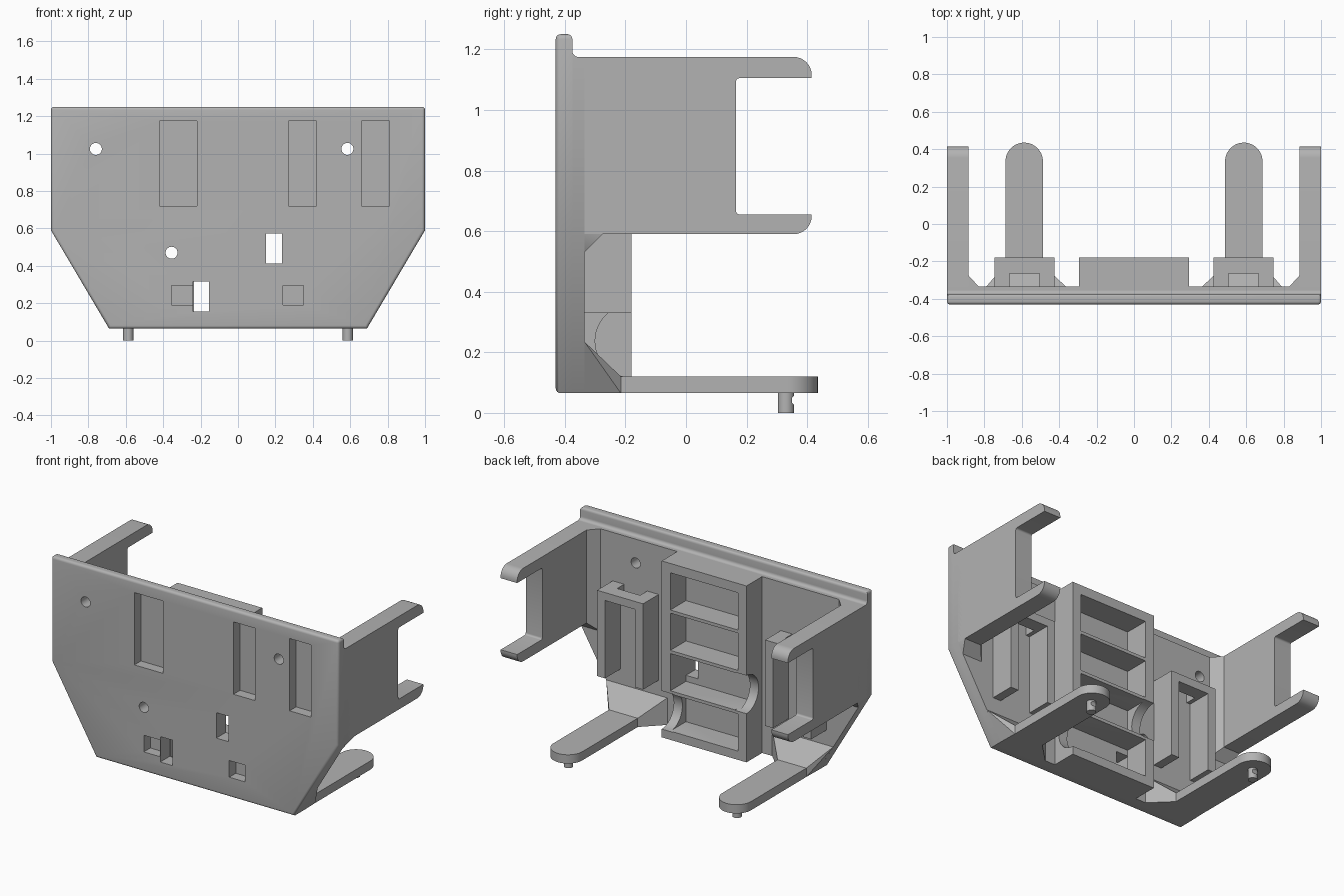
import bpy, bmesh, math
from mathutils import Vector

if "Cube" in bpy.data.objects:
    bpy.data.objects.remove(bpy.data.objects["Cube"])

GREY = (0.45, 0.45, 0.45, 1)
mat = bpy.data.materials.new("plain grey plastic")
mat.use_nodes = True
mat.diffuse_color = GREY
mat.node_tree.nodes["Principled BSDF"].inputs["Base Color"].default_value = GREY

FRONT, RIM, BACK, DEEP = -0.43, -0.375, -0.335, -0.18
BASE, LEDGE, TOP = 0.065, 1.175, 1.25


def finish(name, bm):
    bmesh.ops.recalc_face_normals(bm, faces=bm.faces)
    mesh = bpy.data.meshes.new(name)
    bm.to_mesh(mesh)
    bm.free()
    mesh.materials.append(mat)
    ob = bpy.data.objects.new(name, mesh)
    bpy.context.collection.objects.link(ob)
    return ob


def prism_bm(pts, axis, lo, hi):
    """Extrude a flat outline along one axis."""
    place = {"x": lambda a, b: (lo, a, b), "y": lambda a, b: (a, lo, b),
             "z": lambda a, b: (a, b, lo)}[axis]
    bm = bmesh.new()
    face = bm.faces.new([bm.verts.new(place(a, b)) for a, b in pts])
    out = bmesh.ops.extrude_face_region(bm, geom=[face])["geom"]
    move = Vector([hi - lo if axis == k else 0 for k in "xyz"])
    bmesh.ops.translate(bm, vec=move, verts=[v for v in out if isinstance(v, bmesh.types.BMVert)])
    bmesh.ops.recalc_face_normals(bm, faces=bm.faces)
    return bm


def prism(name, pts, axis, lo, hi):
    return finish(name, prism_bm(pts, axis, lo, hi))


def rect(a0, a1, b0, b1):
    return [(a0, b0), (a1, b0), (a1, b1), (a0, b1)]


def box(name, x0, x1, y0, y1, z0, z1):
    return prism(name, rect(min(x0, x1), max(x0, x1), y0, y1), "z", z0, z1)


def arc(ca, cb, r, start, end, n=8):
    angles = [math.radians(start + (end - start) * i / n) for i in range(n + 1)]
    return [(ca + r * math.cos(t), cb + r * math.sin(t)) for t in angles]


def circle(ca, cb, r, n=32):
    return arc(ca, cb, r, 0, 360, n)[:-1]


def hull(name, pts):
    bm = bmesh.new()
    for p in pts:
        bm.verts.new(p)
    bmesh.ops.convex_hull(bm, input=bm.verts)
    bmesh.ops.dissolve_limit(bm, angle_limit=0.01, verts=bm.verts, edges=bm.edges)
    return finish(name, bm)


def cut(targets, cutters):
    for ob in targets:
        bpy.context.view_layer.objects.active = ob
        for c in cutters:
            mod = ob.modifiers.new("cut", "BOOLEAN")
            mod.operation, mod.solver, mod.object = "DIFFERENCE", "EXACT", c
            bpy.ops.object.modifier_apply(modifier=mod.name)
    for c in cutters:
        bpy.data.objects.remove(c)


def smooth(ob):
    bpy.ops.object.select_all(action="DESELECT")
    ob.select_set(True)
    bpy.context.view_layer.objects.active = ob
    bpy.ops.object.shade_smooth_by_angle(angle=math.radians(35))


# Front plate with softened front and top edges
def outline(top):
    return [(-0.69, BASE), (0.69, BASE), (1, 0.59), (1, top), (-1, top), (-1, 0.59)]


bm = prism_bm(outline(TOP), "y", FRONT, RIM)
soft = [e for e in bm.edges if all(v.co.y < FRONT + 0.01 for v in e.verts)
        or all(v.co.z > TOP - 0.01 for v in e.verts)]
bmesh.ops.bevel(bm, geom=soft, offset=0.016, segments=4, profile=0.5, affect="EDGES")
plate = finish("front_plate", bm)
backing = prism("plate_backing", outline(LEDGE), "y", RIM, BACK)
prism("rim_fillet", [(RIM, LEDGE)] + arc(RIM + 0.02, LEDGE + 0.02, 0.02, 180, 270), "x", -1, 1)

# Slots, pockets, windows and screw holes
cutters = []
for x0, x1 in ((-0.42, -0.22), (0.27, 0.42), (0.66, 0.81)):
    cutters.append(box("slot", x0, x1, -0.5, -0.365, 0.72, LEDGE))
for x0, x1 in ((-0.355, -0.241), (0.24, 0.35)):
    cutters.append(box("pocket", x0, x1, -0.5, -0.365, 0.19, 0.295))
for x0, x1, z0 in ((-0.24, -0.155, 0.157), (0.15, 0.235, 0.412)):
    cutters.append(box("window", x0, x1, -0.5, -0.3, z0, z0 + 0.16))
for x, z in ((-0.76, 1.025), (0.585, 1.025), (-0.355, 0.47)):
    cutters.append(prism("screw_hole", circle(x, z, 0.032), "y", -0.5, -0.3))
cut([plate, backing], cutters)

# Central rack: open frame with four compartments
rack = box("centre_rack", -0.295, 0.295, BACK, DEEP, BASE, LEDGE)
cells = [box("cell", -0.235, 0.235, BACK - 0.02, 0, z - 0.117, z + 0.117)
         for z in (0.237, 0.491, 0.745, 0.999)]
# Round finger notches in the side walls, one per side
notches = [prism("notch", circle(DEEP, z, 0.12, 48), "x", x0, x0 + 0.1)
           for x0, z in ((0.215, 0.237), (-0.315, 0.491))]
cut([rack], cells + notches)

for side, s in (("left", 1), ("right", -1)):
    # Side arm: a fork with rounded tips
    ys, zs = 0.165, (0.59, 0.655, 1.105, LEDGE)
    tip, r, q = 0.415, 0.06, 0.012
    fork = [(RIM, zs[0])] + arc(tip - r, zs[0] + r, r, -90, 0) + [(tip, zs[1])]
    fork += arc(ys + q, zs[1] + q, q, 270, 180, 4) + arc(ys + q, zs[2] - q, q, 180, 90, 4)
    fork += [(tip, zs[2])] + arc(tip - r, LEDGE - r, r, 0, 90) + [(RIM, LEDGE)]
    prism(side + "_arm", fork, "x", min(s * 0.885, s), max(s * 0.885, s))

    # Sloped brace where the arm meets the plate
    near = BACK + 0.06
    hull(side + "_arm_brace", [(s * x, y, z) for x, y, z in (
        (0.83, BACK, LEDGE), (0.885, near, LEDGE), (1, near, LEDGE), (1, BACK, LEDGE),
        (1, near, 0.59), (0.885, near, 0.59), (0.83, BACK, 0.53),
        (0.965, BACK, 0.53), (1, BACK, 0.59))])

    # Foot with a round end
    fx, w = 0.587, 0.1
    foot = [(s * fx + w, BACK)] + arc(s * fx, 0.335, w, 0, 180, 32) + [(s * fx - w, BACK)]
    prism(side + "_foot", foot, "z", BASE, 0.12)

    # Flared gusset between the foot and the plate
    knee = BACK + 0.12
    hull(side + "_foot_gusset", [(s * x, y, z) for x, y, z in (
        (0.365, BACK, BASE), (0.69, BACK, BASE), (0.79, BACK, 0.235), (0.365, BACK, 0.235),
        (fx - w, knee, BASE), (fx + w, knee, BASE), (fx + w, knee, 0.12), (fx - w, knee, 0.12))])

    # Peg under the foot with a small side dimple
    peg = prism(side + "_peg", circle(s * fx, 0.33, 0.027), "z", 0, BASE + 0.01)
    cut([peg], [prism("dimple", circle(0.365, 0.042, 0.017, 16), "x",
                      s * fx - 0.018, s * fx + 0.018)])

    # Holder: open-ended sleeve with a cable gap in its top wall
    holder = box(side + "_holder", s * 0.425, s * 0.745, BACK, DEEP, 0.33, 0.87)
    cut([holder], [
        box("sleeve", s * 0.48, s * 0.69, BACK - 0.02, 0, 0.3, 0.82),
        box("gap", s * 0.505, s * 0.665, BACK - 0.02, -0.265, 0.8, 0.9)])

for ob in list(bpy.context.scene.objects):
    if ob.type == "MESH" and mat.name in ob.data.materials:
        smooth(ob)
